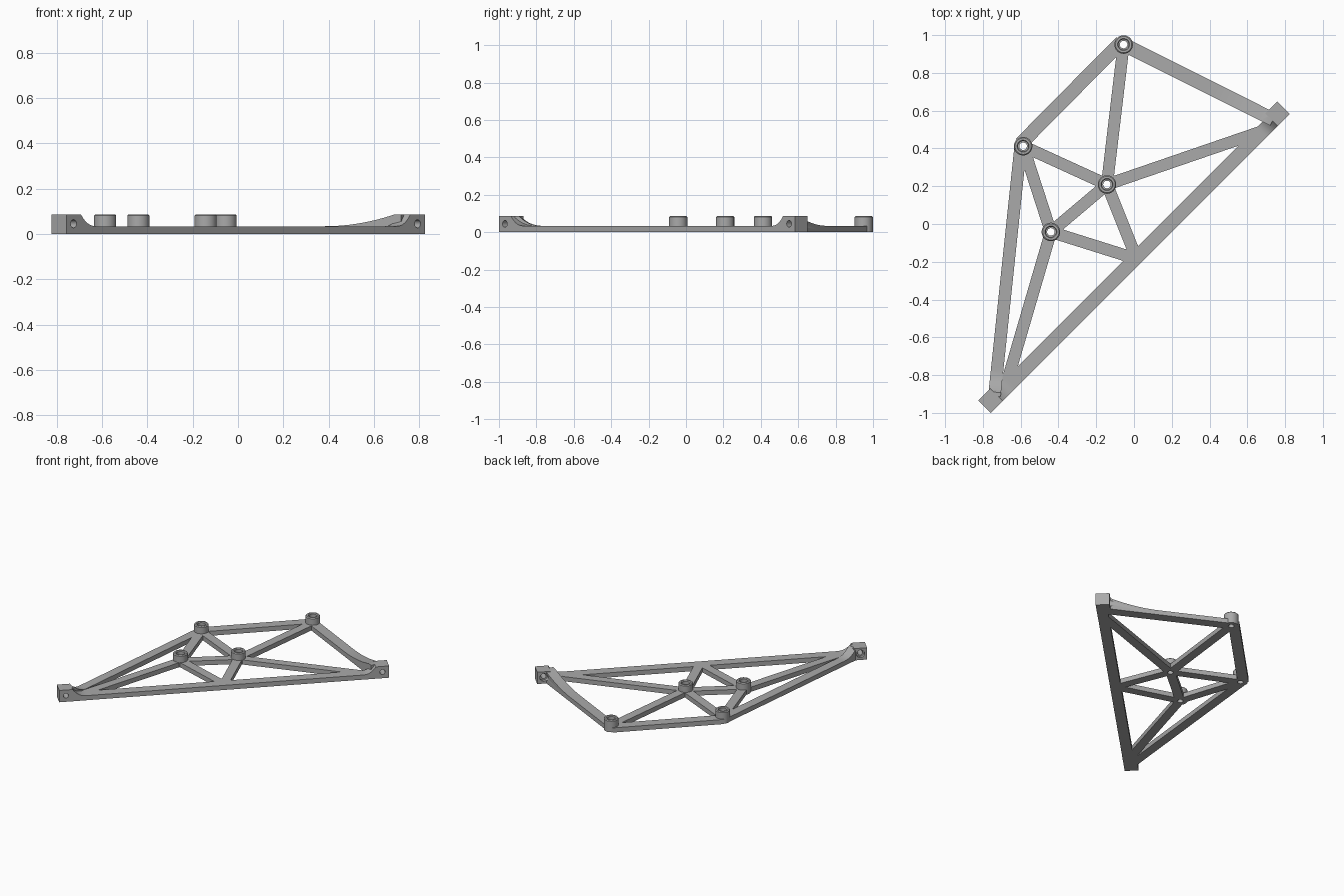
import bpy, bmesh, math
from mathutils import Vector

cube = bpy.data.objects.get("Cube")
if cube:
    bpy.data.objects.remove(cube, do_unlink=True)

BEAM_H, TOP, BLOCK = 0.034, 0.087, 0.09

grey = bpy.data.materials.new("plain grey")
grey.use_nodes = True
grey.diffuse_color = (0.4, 0.4, 0.4, 1)
grey.node_tree.nodes["Principled BSDF"].inputs["Base Color"].default_value = (0.4, 0.4, 0.4, 1)


def finish(name, bm):
    bmesh.ops.recalc_face_normals(bm, faces=bm.faces)
    mesh = bpy.data.meshes.new(name)
    bm.to_mesh(mesh)
    bm.free()
    mesh.materials.append(grey)
    obj = bpy.data.objects.new(name, mesh)
    bpy.context.collection.objects.link(obj)
    return obj


def prism(name, profile, origin, direction, width):
    """Extrude a side profile of (distance, height) across the given width."""
    d = Vector(direction).normalized()
    side = Vector((-d.y, d.x)) * width / 2
    bm = bmesh.new()
    rings = []
    for sign in (-1, 1):
        base = Vector(origin) + side * sign
        rings.append([bm.verts.new((*(base + d * s), z)) for s, z in profile])
    bm.faces.new(rings[0])
    bm.faces.new(rings[1])
    n = len(profile)
    for i in range(n):
        j = (i + 1) % n
        bm.faces.new((rings[0][i], rings[0][j], rings[1][j], rings[1][i]))
    return finish(name, bm)


def beam(start, end, width):
    span = Vector(end) - Vector(start)
    box = [(0, 0), (span.length, 0), (span.length, BEAM_H), (0, BEAM_H)]
    return prism("beam", box, start, span, width)


def sweep(origin, direction, length, width, power, back):
    """Concave ramp falling from block height to beam height."""
    curve = [(length * (1 - i / 12), BEAM_H + (TOP - BEAM_H) * (i / 12) ** power)
             for i in range(13)]
    profile = [(-back, 0), (length, 0)] + curve + [(-back, TOP)]
    return prism("sweep", profile, origin, direction, width)


def lathe(name, profile, centre, steps=40):
    bm = bmesh.new()
    rings = []
    for i in range(steps):
        a = math.tau * i / steps
        rings.append([bm.verts.new((centre[0] + r * math.cos(a), centre[1] + r * math.sin(a), z))
                      for r, z in profile])
    n = len(profile)
    for i in range(steps):
        a, b = rings[i], rings[(i + 1) % steps]
        for k in range(n):
            m = (k + 1) % n
            bm.faces.new((a[k], b[k], b[m], a[m]))
    return finish(name, bm)


def cylinder(centre, axis, radius, depth):
    bm = bmesh.new()
    bmesh.ops.create_cone(bm, cap_ends=True, segments=32, radius1=radius, radius2=radius, depth=depth)
    obj = finish("cutter", bm)
    obj.hide_render = True
    obj.rotation_euler = Vector(axis).to_track_quat('Z', 'Y').to_euler()
    obj.location = centre
    return obj


def combine(target, tools, operation):
    bpy.context.view_layer.objects.active = target
    for tool in tools:
        mod = target.modifiers.new("combine", 'BOOLEAN')
        mod.operation, mod.solver, mod.object = operation, 'EXACT', tool
        bpy.ops.object.modifier_apply(modifier=mod.name)
    for tool in tools:
        bpy.data.objects.remove(tool, do_unlink=True)


# Joint positions
back, left, centre, inner = (-0.055, 0.95), (-0.587, 0.412), (-0.143, 0.209), (-0.44, -0.042)
rail_joint = (0.015, -0.185)
front_end, rear_end = Vector((-0.791, -0.967)), Vector((0.792, 0.616))
along = Vector((1, 1)).normalized()
across = Vector((1, -1)).normalized()

# Truss of flat beams
frame = beam((-0.775, -0.965), (0.79, 0.60), 0.073)
frame.name = "truss_frame"
members = [
    ((-0.068, 0.963), (-0.600, 0.425), 0.073),
    (back, (0.73, 0.557), 0.073),
    ((-0.600, 0.412), (-0.737, -0.89), 0.066),
    (back, centre, 0.063),
    (left, centre, 0.063),
    (left, inner, 0.063),
    (centre, inner, 0.063),
    (inner, (-0.682, -0.87), 0.063),
    (inner, rail_joint, 0.063),
    (centre, rail_joint, 0.063),
    (centre, (0.67, 0.488), 0.063),
]
combine(frame, [beam(*m) for m in members], 'UNION')

# Standoffs, each seated in a round pocket of the frame
names = ("back", "left", "centre", "inner")
for name, p in zip(names, (back, left, centre, inner)):
    combine(frame, [cylinder((*p, 0), (0, 0, 1), 0.04, 0.2)], 'DIFFERENCE')
    ring = [(0.02, 0), (0.049, 0), (0.049, TOP - 0.006), (0.043, TOP),
            (0.032, TOP), (0.027, TOP - 0.006), (0.027, BEAM_H), (0.02, BEAM_H)]
    lathe(name + "_standoff", ring, p)

# End blocks with concave ramps and a cross bore
block_side = [(0, 0), (BLOCK, 0), (BLOCK, TOP), (0, TOP)]
rail_shift = across * 0.0105
front_block = prism("front_end_block", block_side, front_end, along, 0.094)
combine(front_block, [
    sweep(front_end + along * BLOCK + rail_shift, along, 0.10, 0.073, 2.5, 0.02),
    sweep((-0.737, -0.89), (0.105, 1), 0.13, 0.066, 2.5, 0.02)], 'UNION')
rear_block = prism("rear_end_block", block_side, rear_end, -along, 0.094)
combine(rear_block, [
    sweep(rear_end - along * BLOCK + rail_shift, -along, 0.09, 0.073, 2.5, 0.02),
    sweep((0.71, 0.567), (-0.89, 0.446), 0.35, 0.073, 2, 0.03)], 'UNION')

for block, mid in ((front_block, front_end + along * BLOCK / 2),
                   (rear_block, rear_end - along * BLOCK / 2)):
    for part in (block, frame):
        bore = cylinder((*mid, 0.045), (*across, 0), 0.018, 0.3)
        counterbore = cylinder((*(mid - across * 0.06), 0.045), (*across, 0), 0.028, 0.07)
        combine(part, [bore, counterbore], 'DIFFERENCE')

# Smooth the round surfaces, keep edges crisp
bpy.ops.object.select_all(action='DESELECT')
parts = [o for o in bpy.context.collection.objects
         if o.name.endswith(("frame", "standoff", "block"))]
for obj in parts:
    obj.select_set(True)
bpy.context.view_layer.objects.active = frame
bpy.ops.object.shade_smooth_by_angle(angle=math.radians(30))
